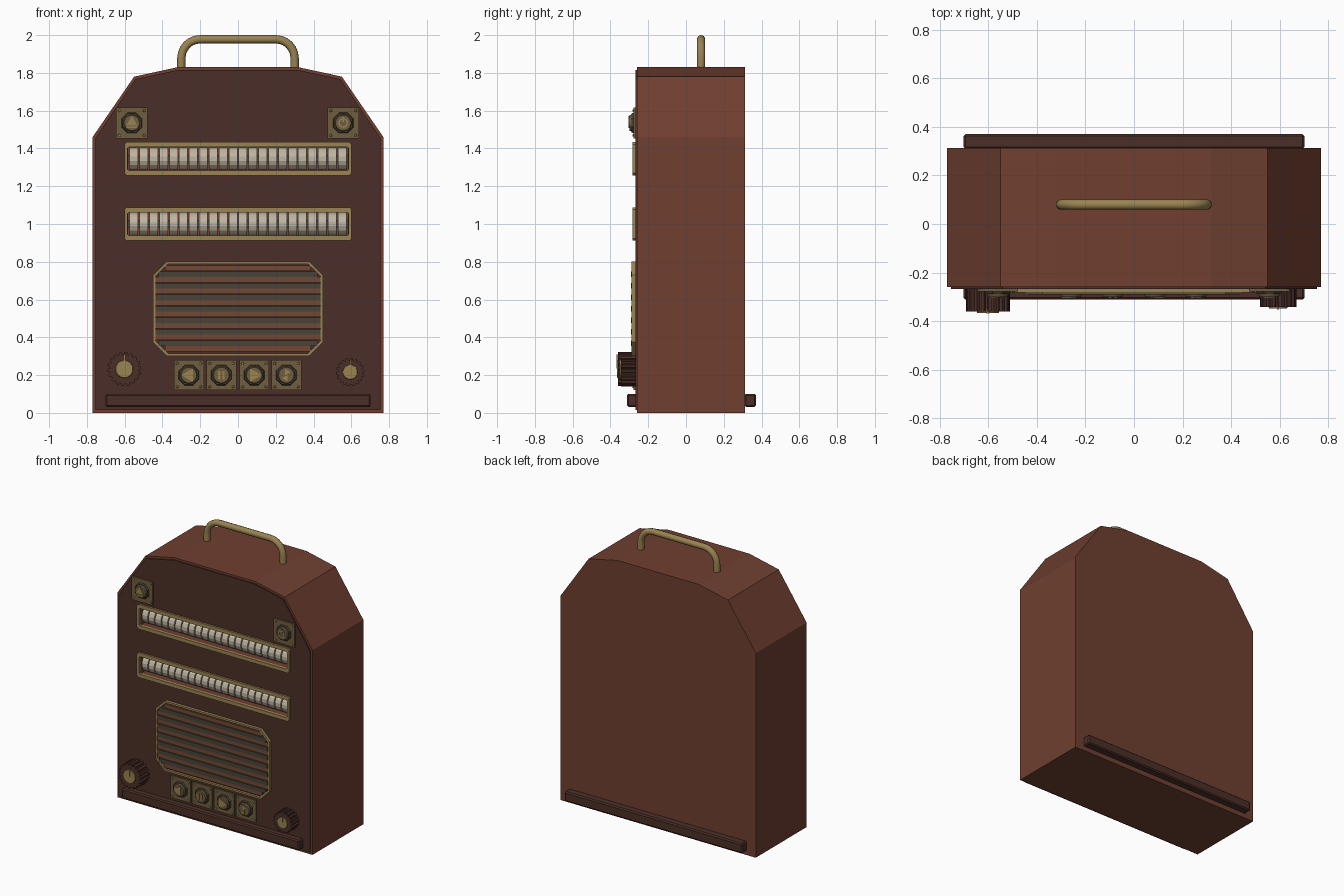
import bpy, bmesh
from math import sin, cos, pi

if "Cube" in bpy.data.objects:
    bpy.data.objects.remove(bpy.data.objects["Cube"])

def mat(name, r, g, b):
    m = bpy.data.materials.new(name)
    m.diffuse_color = (r, g, b, 1)
    m.use_nodes = True
    m.node_tree.nodes["Principled BSDF"].inputs["Base Color"].default_value = m.diffuse_color
    return m

WOOD = mat("wood", 0.16, 0.05, 0.03)
DARK = mat("dark_wood", 0.07, 0.028, 0.021)
BRASS = mat("brass", 0.32, 0.23, 0.085)
OLD = mat("old_brass", 0.16, 0.11, 0.05)
IVORY = mat("ivory", 0.52, 0.46, 0.36)
CLOTH = mat("cloth", 0.065, 0.055, 0.04)
SLAT = mat("slat", 0.17, 0.065, 0.035)

def finish(name, bm, m, smooth=False):
    bmesh.ops.recalc_face_normals(bm, faces=bm.faces)
    me = bpy.data.meshes.new(name)
    bm.to_mesh(me)
    bm.free()
    ob = bpy.data.objects.new(name, me)
    bpy.context.collection.objects.link(ob)
    me.materials.append(m)
    if smooth:
        bpy.ops.object.select_all(action='DESELECT')
        ob.select_set(True)
        bpy.context.view_layer.objects.active = ob
        bpy.ops.object.shade_smooth_by_angle(angle=0.6)
    return ob

def loft(name, front, back, y0, y1, m, smooth=False):
    """Solid between two xz outlines with equal point counts."""
    bm = bmesh.new()
    a = [bm.verts.new((x, y0, z)) for x, z in front]
    b = [bm.verts.new((x, y1, z)) for x, z in back]
    bm.faces.new(a)
    bm.faces.new(b)
    n = len(a)
    for i in range(n):
        j = (i + 1) % n
        bm.faces.new((a[i], a[j], b[j], b[i]))
    return finish(name, bm, m, smooth)

def prism(name, pts, y0, y1, m):
    return loft(name, pts, pts, y0, y1, m)

def rect(cx, cz, hx, hz, c=0.0):
    """Rectangle outline, with corner chamfer c."""
    if not c:
        return [(cx-hx, cz-hz), (cx+hx, cz-hz), (cx+hx, cz+hz), (cx-hx, cz+hz)]
    return [(cx-hx+c, cz-hz), (cx+hx-c, cz-hz), (cx+hx, cz-hz+c), (cx+hx, cz+hz-c),
            (cx+hx-c, cz+hz), (cx-hx+c, cz+hz), (cx-hx, cz+hz-c), (cx-hx, cz-hz+c)]

def circle(cx, cz, r, n):
    return [(cx + r*cos(2*pi*(i+.5)/n), cz + r*sin(2*pi*(i+.5)/n)) for i in range(n)]

def ring(name, outer, inner, y0, y1, m):
    bm = bmesh.new()
    loops = [[bm.verts.new((x, y, z)) for x, z in pts]
             for pts, y in ((outer, y0), (inner, y0), (inner, y1), (outer, y1))]
    n = len(outer)
    for k in range(4):
        p, q = loops[k], loops[(k+1) % 4]
        for i in range(n):
            j = (i+1) % n
            bm.faces.new((p[i], p[j], q[j], q[i]))
    return finish(name, bm, m)

def mirrored(right):
    return right + [(-x, z) for x, z in reversed(right)]

def cut(ob, cutter):
    mod = ob.modifiers.new("slot", 'BOOLEAN')
    mod.object = cutter
    mod.solver = 'EXACT'
    bpy.context.view_layer.objects.active = ob
    bpy.ops.object.modifier_apply(modifier=mod.name)

# Cabinet and front panel
body = prism("cabinet", mirrored([(0.77, 0), (0.77, 1.46), (0.55, 1.78), (0.32, 1.83)]), -0.26, 0.313, WOOD)
panel = prism("front_panel", mirrored([(0.755, 0.015), (0.755, 1.455), (0.542, 1.767), (0.318, 1.815)]),
              -0.268, -0.255, DARK)

# Display windows with rotating drums
for label, z in (("upper", 1.345), ("lower", 1.0)):
    slot = prism("slot_cutter", rect(0, z, 0.582, 0.064), -0.4, -0.12, DARK)
    slot.hide_render = True
    cut(body, slot)
    cut(panel, slot)
    bpy.data.objects.remove(slot)
    ring(label + "_display_frame", rect(0, z, 0.602, 0.088, 0.012), rect(0, z, 0.584, 0.062, 0.006),
         -0.282, -0.262, BRASS)
    bm = bmesh.new()
    for i in range(22):
        x = (i - 10.5) * 0.0525
        rows = [[bm.verts.new((x + s*0.0225, -0.205 + 0.061*cos(2*pi*(k+.5)/16), z + 0.061*sin(2*pi*(k+.5)/16)))
                 for k in range(16)] for s in (-1, 1)]
        bm.faces.new(rows[0])
        bm.faces.new(rows[1])
        for k in range(16):
            j = (k+1) % 16
            bm.faces.new((rows[0][k], rows[0][j], rows[1][j], rows[1][k]))
    finish(label + "_display_drums", bm, IVORY)
    prism(label + "_display_axle", rect(0, z, 0.582, 0.02), -0.225, -0.185, CLOTH)

# Speaker grille
zc = 0.552
ring("grille_frame", rect(0, zc, 0.45, 0.25, 0.072), rect(0, zc, 0.437, 0.237, 0.067), -0.288, -0.262, BRASS)
prism("grille_backing", rect(0, zc, 0.44, 0.24, 0.068), -0.272, -0.262, DARK)
for i in range(15):
    z = zc + (i - 7) * 0.0305
    half = 0.387 if i in (0, 14) else 0.42 if i in (1, 13) else 0.437
    brown = i % 2 == 0
    prism("grille_slat", rect(0, z, half, 0.0145), -0.283 if brown else -0.29, -0.265, SLAT if brown else CLOTH)

# Push buttons on riveted plates
def tri(x, z, dx, dz, s=0.026):
    return [(x + dx*s, z + dz*s), (x - dx*s*.7 - dz*s, z - dz*s*.7 + dx*s),
            (x - dx*s*.7 + dz*s, z - dz*s*.7 - dx*s)]

def button(x, z, half, icons):
    prism("button_plate", rect(x, z, half, half), -0.278, -0.262, OLD)
    for sx in (-1, 1):
        for sz in (-1, 1):
            d = half - 0.017
            loft("plate_rivet", circle(x + sx*d, z + sz*d, 0.005, 8), circle(x + sx*d, z + sz*d, 0.009, 8),
                 -0.283, -0.275, BRASS)
    loft("button_collar", circle(x, z, 0.054, 8), circle(x, z, 0.06, 8), -0.289, -0.275, CLOTH)
    loft("button_cap", circle(x, z, 0.041, 24), circle(x, z, 0.048, 24), -0.3, -0.28, OLD, True)
    for pts in icons:
        prism("button_symbol", pts, -0.305, -0.295, BRASS)

x, z = -0.562, 1.535
button(x, z, 0.083, [tri(x, z + 0.008, 0, 1, 0.03), rect(x, z - 0.024, 0.028, 0.004)])
x = 0.557
button(x, z, 0.083, [rect(x, z + 0.018, 0.004, 0.014)])
ring("power_symbol", circle(x, z, 0.026, 24), circle(x, z, 0.018, 24), -0.305, -0.295, BRASS)
z = 0.2
button(-0.26, z, 0.079, [tri(-0.264, z, -1, 0, 0.036)])
button(-0.088, z, 0.079, [rect(-0.088 + s*0.011, z, 0.006, 0.022) for s in (-1, 1)])
button(0.086, z, 0.079, [tri(0.09, z, 1, 0, 0.036)])
button(0.256, z, 0.079, [tri(0.262, z + 0.016, 1, 0, 0.017), tri(0.25, z - 0.016, -1, 0, 0.017)])

# Fluted knobs
def knob(side, x, z, r, y):
    n = 18
    flutes = []
    for i in range(n):
        for t, k in ((0, 1), (0.45, 1), (0.6, 0.87), (0.85, 0.87)):
            a = 2*pi*(i + t)/n
            flutes.append((x + r*k*cos(a), z + r*k*sin(a)))
    prism(side + "_knob", flutes, y, -0.262, DARK)
    loft(side + "_knob_cap", circle(x, z, 0.5*r, 24), circle(x, z, 0.56*r, 24), y - 0.006, y + 0.01, BRASS, True)
    prism(side + "_knob_pointer", rect(x, z + 0.45*r, 0.06*r, 0.42*r), y - 0.009, y + 0.01, BRASS)

knob("left", -0.602, 0.232, 0.09, -0.36)
knob("right", 0.594, 0.216, 0.075, -0.343)

# Skirting bars, front and back
for side, y0, y1 in (("front", -0.312, -0.26), ("back", 0.31, 0.37)):
    bar = prism(side + "_skirting", rect(0, 0.066, 0.702, 0.035), y0, y1, DARK)
    b = bar.modifiers.new("bevel", 'BEVEL')
    b.width = 0.008
    b.segments = 1

# Carrying handle
path = [(-0.3, 1.8)]
for i in range(7):
    a = pi - i*pi/12
    path.append((-0.2 + 0.1*cos(a), 1.878 + 0.1*sin(a)))
path += [(-x, z) for x, z in reversed(path)]
cu = bpy.data.curves.new("handle", 'CURVE')
cu.dimensions = '3D'
cu.bevel_depth = 0.022
cu.bevel_resolution = 3
cu.use_fill_caps = True
sp = cu.splines.new('POLY')
sp.points.add(len(path) - 1)
for p, (x, z) in zip(sp.points, path):
    p.co = (x, 0.08, z, 1)
    p.radius = 1
sp.use_smooth = True
cu.materials.append(BRASS)
bpy.context.collection.objects.link(bpy.data.objects.new("carry_handle", cu))
